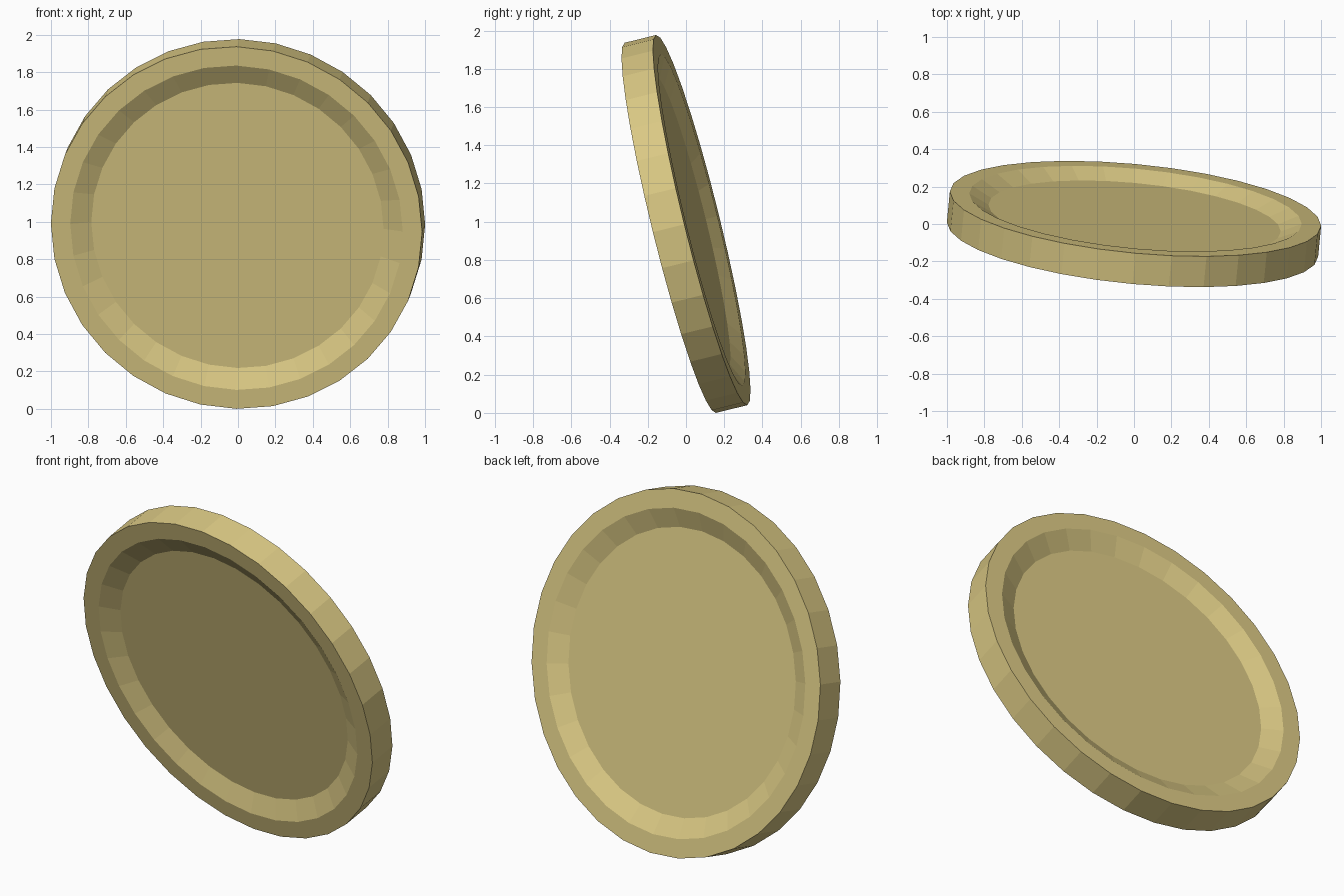
import bpy, bmesh, math
from mathutils import Matrix, Vector

if "Cube" in bpy.data.objects:
    bpy.data.objects.remove(bpy.data.objects["Cube"])

SIDES = 32
R, HALF, DEPTH = 0.997, 0.085, 0.052      # radius, half thickness, recess depth
R_LIP, R_FLOOR = 0.893, 0.785             # inner rim edge, recessed floor

# Half profile (radius, height), from back floor round the rim to front floor
profile = [(R_FLOOR, HALF - DEPTH), (R_LIP, HALF), (R, HALF)]
profile += [(r, -h) for r, h in reversed(profile)]

# Disc with raised rims, lathed around the local y axis
bm = bmesh.new()
rings = []
for r, h in profile:
    rings.append([bm.verts.new((r * math.sin(2 * math.pi * i / SIDES), h,
                                r * math.cos(2 * math.pi * i / SIDES)))
                  for i in range(SIDES)])
for a, b in zip(rings, rings[1:]):
    for i in range(SIDES):
        j = (i + 1) % SIDES
        bm.faces.new((a[i], a[j], b[j], b[i]))
bm.faces.new(rings[0])
bm.faces.new(rings[-1])
bmesh.ops.recalc_face_normals(bm, faces=bm.faces)

# Lean the disc back and turn it slightly, then stand it on the floor
tilt = Matrix.Rotation(math.radians(13.85), 4, 'X') @ Matrix.Rotation(math.radians(-5.4), 4, 'Z')
bm.transform(tilt)
lowest = min(v.co.z for v in bm.verts)
bm.transform(Matrix.Translation(Vector((0, 0, -lowest))))

mesh = bpy.data.meshes.new("rimmed_disc")
bm.to_mesh(mesh)
bm.free()
disc = bpy.data.objects.new("rimmed_disc", mesh)
bpy.context.collection.objects.link(disc)

# Dull gold
gold = bpy.data.materials.new("dull_gold")
gold.diffuse_color = (0.70, 0.58, 0.23, 1)
gold.use_nodes = True
gold.node_tree.nodes["Principled BSDF"].inputs["Base Color"].default_value = gold.diffuse_color
mesh.materials.append(gold)
